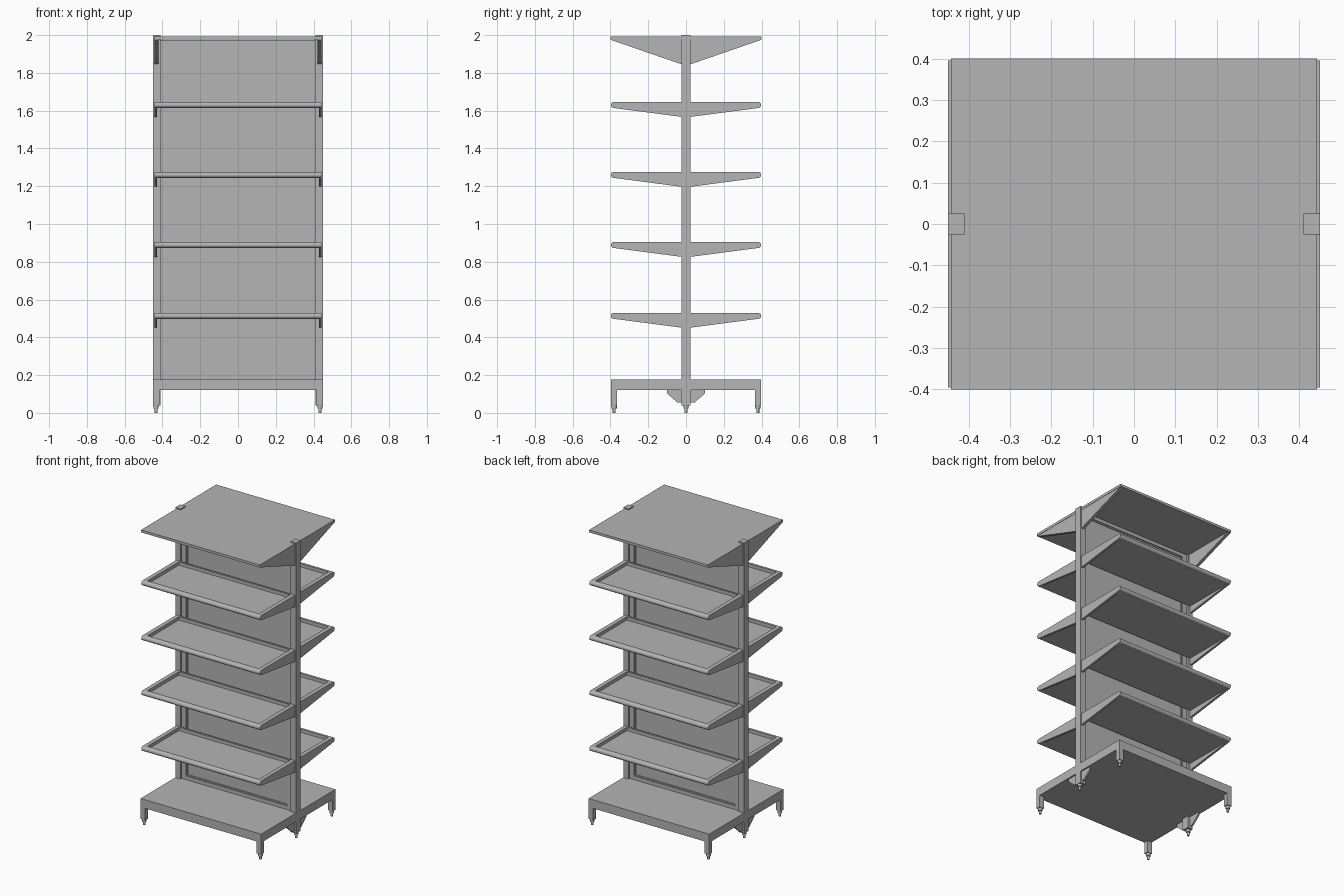
import bpy
import bmesh
import math

cube = bpy.data.objects.get("Cube")
if cube:
    bpy.data.objects.remove(cube, do_unlink=True)

# Single grey metal
grey = bpy.data.materials.new("grey metal")
grey.use_nodes = True
colour = (0.46, 0.46, 0.46, 1)
grey.diffuse_color = colour
grey.node_tree.nodes["Principled BSDF"].inputs["Base Color"].default_value = colour


def finish(name, bm):
    bmesh.ops.recalc_face_normals(bm, faces=bm.faces)
    mesh = bpy.data.meshes.new(name)
    bm.to_mesh(mesh)
    bm.free()
    mesh.materials.append(grey)
    obj = bpy.data.objects.new(name, mesh)
    bpy.context.collection.objects.link(obj)
    return obj


def prism(name, outline, x0, x1):
    """Extrude a (y, z) outline along x."""
    bm = bmesh.new()
    face = bm.faces.new([bm.verts.new((x0, y, z)) for y, z in outline])
    new = bmesh.ops.extrude_face_region(bm, geom=[face])["geom"]
    bmesh.ops.translate(bm, vec=(x1 - x0, 0, 0),
                        verts=[v for v in new if isinstance(v, bmesh.types.BMVert)])
    return finish(name, bm)


def box(name, x0, x1, y0, y1, z0, z1):
    return prism(name, [(y0, z0), (y1, z0), (y1, z1), (y0, z1)], x0, x1)


def foot(name, x, y):
    """Levelling foot: threaded stem with a nut."""
    bm = bmesh.new()
    for r, z0, z1 in ((0.008, 0.0, 0.03), (0.014, 0.022, 0.045)):
        made = bmesh.ops.create_cone(bm, cap_ends=True, segments=12,
                                     radius1=r, radius2=r, depth=z1 - z0)
        bmesh.ops.translate(bm, vec=(x, y, (z0 + z1) / 2), verts=made["verts"])
    obj = finish(name, bm)
    for p in obj.data.polygons:
        p.use_smooth = abs(p.normal.z) < 0.5


# Base platform
box("base_platform", -0.45, 0.45, -0.396, 0.396, 0.12, 0.178)

for side, sx in (("left", 1), ("right", -1)):
    # Uprights with their gussets and feet
    box(f"{side}_post", sx * 0.41, sx * 0.45, -0.025, 0.025, 0.04, 2.0)
    foot(f"{side}_post_foot", sx * 0.434, 0)
    for end, sy in (("front", -1), ("back", 1)):
        prism(f"{side}_{end}_gusset",
              [(sy * 0.02, 0.12), (sy * 0.1, 0.12), (sy * 0.1, 0.102),
               (sy * 0.045, 0.055), (sy * 0.02, 0.055)], sx * 0.428, sx * 0.44)
        box(f"{side}_{end}_leg", sx * 0.415, sx * 0.45,
            sy * 0.365, sy * 0.396, 0.04, 0.12)
        foot(f"{side}_{end}_foot", sx * 0.434, sy * 0.38)
    # Back panel frame uprights
    box(f"{side}_panel_frame", sx * 0.379, sx * 0.41, -0.014, 0.014, 0.178, 1.975)

# Back panel and its horizontal frame bars
box("panel_frame_bottom", -0.379, 0.379, -0.014, 0.014, 0.178, 0.203)
box("panel_frame_top", -0.379, 0.379, -0.014, 0.014, 1.952, 1.975)
box("back_panel", -0.379, 0.379, -0.004, 0.004, 0.203, 1.952)

# Thin raised bead inside the panel frame
for sy in (-1, 1):
    ya, yb = sy * 0.004, sy * 0.008
    for sx in (-1, 1):
        box("panel_side_bead", sx * 0.371, sx * 0.379, ya, yb, 0.203, 1.952)
    for z in (0.203, 1.944):
        box("panel_cross_bead", -0.371, 0.371, ya, yb, z, z + 0.008)


def rounded_nose(sy, top, r=0.016):
    """Half-round shelf front in (y, z), from the top edge to the underside."""
    return [(sy * (0.398 - r + r * math.sin(a)), top - r + r * math.cos(a))
            for a in (math.pi * i / 8 for i in range(9))]


# Shelves on both faces
for level, top in enumerate((0.53, 0.905, 1.276, 1.646), 1):
    for end, sy in (("front", -1), ("back", 1)):
        tag = f"{end}_shelf_{level}"
        nose = rounded_nose(sy, top)
        box(tag + "_floor", -0.43, 0.43, sy * 0.025, sy * 0.385, top - 0.032, top - 0.022)
        prism(tag + "_lip", [(sy * 0.37, top)] + nose + [(sy * 0.37, top - 0.032)],
              -0.43, 0.43)
        box(tag + "_back_rim", -0.43, 0.43, sy * 0.025, sy * 0.038, top - 0.024, top)
        for side, sx in (("left", 1), ("right", -1)):
            prism(f"{tag}_{side}_bracket",
                  [(sy * 0.015, top)] + nose + [(sy * 0.015, top - 0.08)],
                  sx * 0.428, sx * 0.443)
            box(f"{tag}_{side}_rim", sx * 0.415, sx * 0.43,
                sy * 0.03, sy * 0.38, top - 0.024, top)

# Top canopy with deep brackets
box("top_panel", -0.443, 0.443, -0.4, 0.4, 1.976, 1.993)
for side, sx in (("left", 1), ("right", -1)):
    for end, sy in (("front", -1), ("back", 1)):
        prism(f"top_{end}_{side}_bracket",
              [(sy * 0.015, 1.98), (sy * 0.396, 1.98), (sy * 0.396, 1.974),
               (sy * 0.025, 1.846), (sy * 0.015, 1.846)], sx * 0.42, sx * 0.441)
